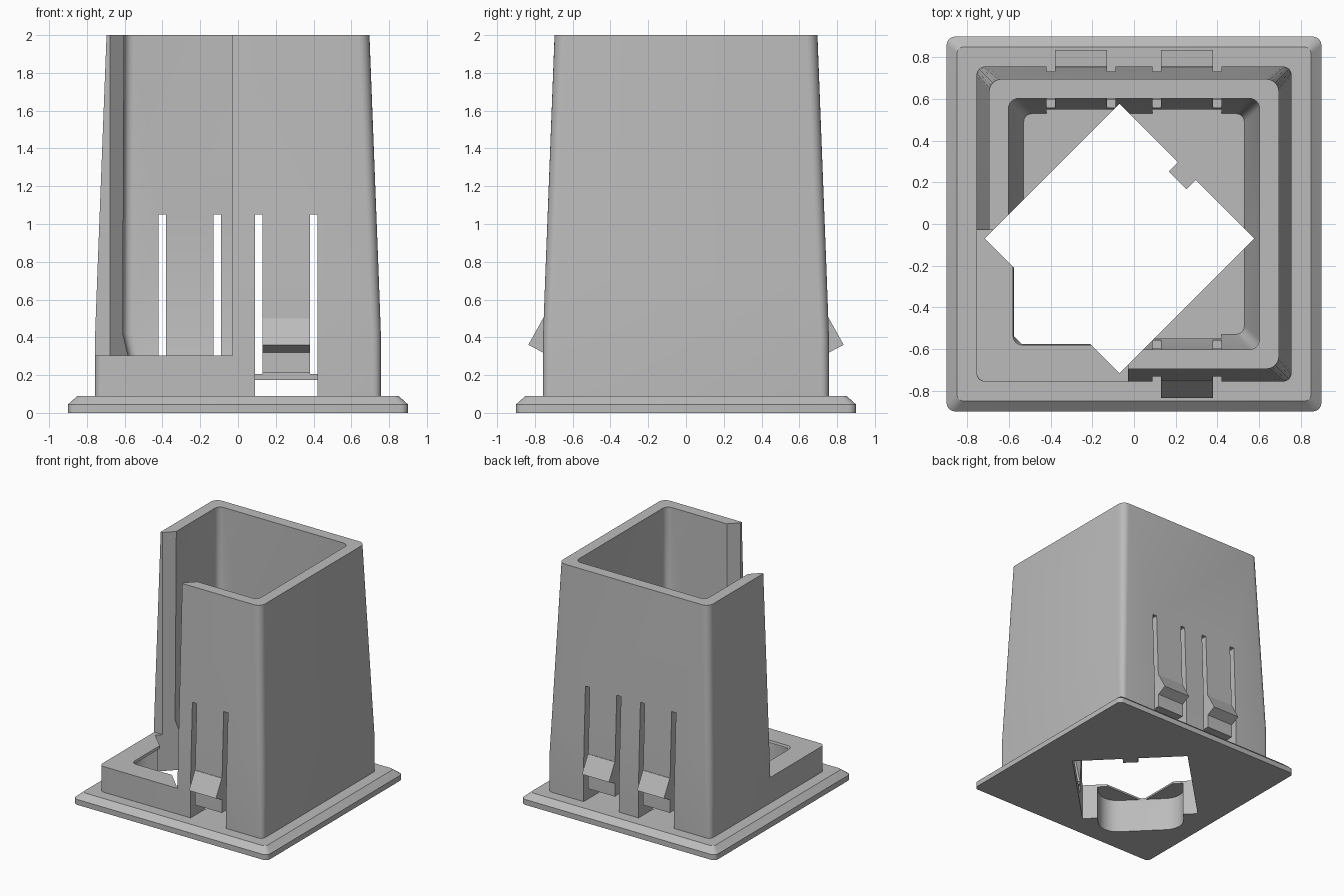
import bpy, bmesh, math
from mathutils import Matrix

cube = bpy.data.objects.get("Cube")
if cube:
    bpy.data.objects.remove(cube, do_unlink=True)

GREY = (0.5, 0.5, 0.5, 1)
grey = bpy.data.materials.new("plain_grey")
grey.use_nodes = True
grey.diffuse_color = GREY
grey.node_tree.nodes["Principled BSDF"].inputs["Base Color"].default_value = GREY


def make_object(name, bm, matrix=Matrix()):
    bmesh.ops.transform(bm, matrix=matrix, verts=bm.verts)
    bmesh.ops.recalc_face_normals(bm, faces=bm.faces)
    mesh = bpy.data.meshes.new(name)
    bm.to_mesh(mesh)
    bm.free()
    mesh.materials.append(grey)
    obj = bpy.data.objects.new(name, mesh)
    bpy.context.collection.objects.link(obj)
    return obj


def skin(bm, rings):
    """Join equal rings of vertices into a closed solid."""
    rings = [[bm.verts.new(p) for p in ring] for ring in rings]
    n = len(rings[0])
    for low, high in zip(rings, rings[1:]):
        for i in range(n):
            j = (i + 1) % n
            bm.faces.new((low[i], low[j], high[j], high[i]))
    bm.faces.new(rings[0][::-1])
    bm.faces.new(rings[-1])


def rounded_ring(hx, hy, r, z, steps=6):
    ring = []
    for q, (sx, sy) in enumerate(((1, 1), (-1, 1), (-1, -1), (1, -1))):
        for i in range(steps + 1):
            a = (q + i / steps) * math.pi / 2
            ring.append((sx * (hx - r) + r * math.cos(a),
                         sy * (hy - r) + r * math.sin(a), z))
    return ring


def rounded_loft(name, levels):
    """Levels are (height, half width, corner radius)."""
    bm = bmesh.new()
    skin(bm, [rounded_ring(h, h, r, z) for z, h, r in levels])
    return make_object(name, bm)


def box(name, x, y, z, matrix=Matrix()):
    bm = bmesh.new()
    skin(bm, [[(x[0], y[0], h), (x[1], y[0], h), (x[1], y[1], h), (x[0], y[1], h)] for h in z])
    return make_object(name, bm, matrix)


def cut(obj, cutters):
    bpy.context.view_layer.objects.active = obj
    for cutter in cutters:
        mod = obj.modifiers.new("cut", "BOOLEAN")
        mod.operation = "DIFFERENCE"
        mod.solver = "EXACT"
        mod.object = cutter
        bpy.ops.object.modifier_apply(modifier=mod.name)


# Main solids
base = rounded_loft("base_plate", [(0, 0.9, 0.04), (0.045, 0.9, 0.04), (0.09, 0.85, 0.03)])
body = rounded_loft("tapered_body", [(0.09, 0.757, 0.04), (0.4, 0.757, 0.045),
                                     (0.7, 0.746, 0.05), (2, 0.696, 0.06)])

# Tapered cavity, diagonal square bore, and the pocket beside the bore
cavity = rounded_loft("cavity_cutter", [(-0.1, 0.53, 0.04), (0.09, 0.53, 0.04),
                                        (0.42, 0.61, 0.05), (2.1, 0.603, 0.05)])
diagonal = Matrix.Translation((-0.07, -0.07, 0)) @ Matrix.Rotation(math.pi / 4, 4, "Z")
bore = box("bore_cutter", (-0.458, 0.458), (-0.458, 0.458), (-0.1, 2.2), diagonal)
bm = bmesh.new()
skin(bm, [rounded_ring(0.345, 0.34, 0.15, z) for z in (-0.1, 0.285)])
pocket = make_object("pocket_cutter", bm, diagonal @ Matrix.Translation((-0.345, 0, 0)))

# Open corner above the low wall
corner = box("corner_cutter", (-1.1, -0.03), (-1.1, -0.03), (0.305, 2.3))

# Spring clips: slots, lower windows and hooks
clip_cutters = []
for label, x_side, y_side in (("front", 1, -1), ("back_left", 1, 1), ("back_right", -1, 1)):
    place = Matrix.Diagonal((x_side, y_side, 1, 1))
    for x in ((0.09, 0.13), (0.38, 0.42)):
        clip_cutters.append(box("slot_cutter", x, (0.4, 0.9), (0.205, 1.05), place))
    clip_cutters.append(box("window_cutter", (0.09, 0.42), (0.4, 0.95), (0.05, 0.175), place))
    clip_cutters.append(box("gap_cutter", (0.09, 0.42), (0.6, 0.95), (0.15, 0.21), place))
    bm = bmesh.new()
    skin(bm, [[(x, 0.72, 0.32), (x, 0.757, 0.32), (x, 0.835, 0.36), (x, 0.757, 0.5), (x, 0.72, 0.5)]
              for x in (0.13, 0.38)])
    make_object(label + "_clip_hook", bm, place)

cut(base, [bore, pocket])
cut(body, [cavity, corner, bore, pocket] + clip_cutters)
for cutter in [cavity, corner, bore, pocket] + clip_cutters:
    bpy.data.objects.remove(cutter, do_unlink=True)

# Small key tab on the bore edge
box("key_tab", (0.395, 0.48), (-0.06, 0.06), (0, 0.088), diagonal)

for obj in (base, body):
    bpy.ops.object.select_all(action="DESELECT")
    obj.select_set(True)
    bpy.context.view_layer.objects.active = obj
    bpy.ops.object.shade_smooth_by_angle(angle=math.radians(25))
